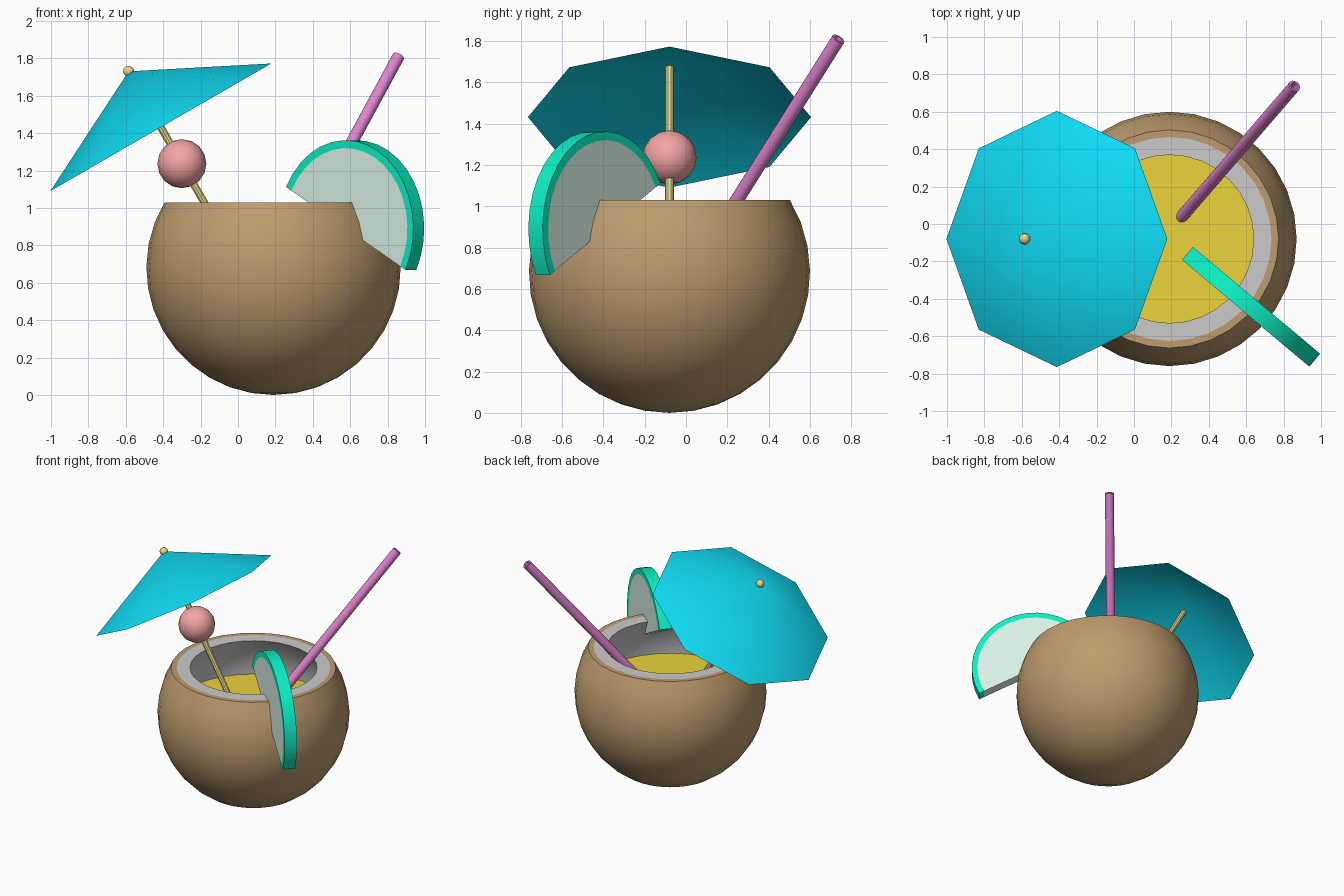
import bpy, bmesh
from math import sin, cos, pi, radians, sqrt, asin
from mathutils import Vector, Matrix

if "Cube" in bpy.data.objects:
    bpy.data.objects.remove(bpy.data.objects["Cube"])

CX, CY, CZ = 0.19, -0.08, 0.68      # coconut centre
RIM = 1.03                          # height of the cut rim


def material(name, rgb):
    m = bpy.data.materials.new(name)
    lin = [(c / 255 / 12.92 if c < 11 else ((c / 255 + 0.055) / 1.055) ** 2.4) for c in rgb]
    m.diffuse_color = (*lin, 1)
    m.use_nodes = True
    m.node_tree.nodes["Principled BSDF"].inputs["Base Color"].default_value = m.diffuse_color
    return m


def finish(bm, name, mat=None, angle=35):
    bmesh.ops.recalc_face_normals(bm, faces=bm.faces)
    me = bpy.data.meshes.new(name)
    bm.to_mesh(me)
    bm.free()
    ob = bpy.data.objects.new(name, me)
    bpy.context.collection.objects.link(ob)
    if mat:
        me.materials.append(mat)
    bpy.ops.object.select_all(action='DESELECT')
    ob.select_set(True)
    bpy.context.view_layer.objects.active = ob
    bpy.ops.object.shade_smooth_by_angle(angle=radians(angle))
    return ob


def lathe(name, profile, matrix, mat=None, steps=32, closed=False):
    """Spin (radius, height) points about the local z axis."""
    bm = bmesh.new()
    vs = [bm.verts.new((r, 0, z)) for r, z in profile]
    pairs = list(zip(vs, vs[1:])) + ([(vs[-1], vs[0])] if closed else [])
    es = [bm.edges.new(p) for p in pairs]
    bmesh.ops.spin(bm, geom=vs + es, cent=(0, 0, 0), axis=(0, 0, 1),
                   angle=2 * pi, steps=steps, use_duplicate=False)
    bmesh.ops.remove_doubles(bm, verts=bm.verts, dist=1e-4)
    bmesh.ops.transform(bm, matrix=matrix, verts=bm.verts)
    return finish(bm, name, mat)


def along(a, b):
    """Matrix at a with local z pointing towards b, and the distance."""
    d = Vector(b) - Vector(a)
    return Matrix.Translation(a) @ d.to_track_quat('Z', 'Y').to_matrix().to_4x4(), d.length


def arc(radius, n=12):
    """Sphere profile from the bottom pole up to the rim."""
    end = asin((RIM - CZ) / radius)
    angles = [-pi / 2 + (end + pi / 2) * i / n for i in range(n + 1)]
    return [(radius * cos(a), CZ + radius * sin(a)) for a in angles]


def ball(name, pos, r, mat, seg=16):
    bm = bmesh.new()
    bmesh.ops.create_uvsphere(bm, u_segments=seg, v_segments=seg // 2, radius=r,
                              matrix=Matrix.Translation(pos))
    return finish(bm, name, mat, 60)


brown = material("husk_brown", (190, 156, 110))
yellow = material("juice_yellow", (236, 212, 60))
cyan = material("paper_cyan", (15, 220, 245))
wood = material("stick_wood", (232, 218, 140))
pink = material("cherry_pink", (245, 165, 165))
violet = material("straw_pink", (226, 132, 208))
green = material("rind_green", (12, 240, 195))
pale = material("pulp_pale", (218, 242, 230))

# Coconut husk, white lining and juice
base = Matrix.Translation((CX, CY, 0))
lathe("coconut_husk", arc(0.68) + [(0.545, RIM)], base, brown)
lathe("coconut_lining", [(0.545, RIM), (0.468, RIM)] + arc(0.57)[::-1], base)
lathe("juice", [(0.568, 0.715), (0, 0.715)], base, yellow)

# Parasol: tilted octagonal canopy with a shallower underside
apex = Vector((-0.585, CY, 1.73))
axis = Vector((-0.5, 0, 0.866)).normalized()
side = Vector((axis.z, 0, -axis.x))
rim_centre = apex - axis * 0.345
bm = bmesh.new()
ring = [bm.verts.new(rim_centre + side * 0.682 * cos(a) + Vector((0, 0.685 * sin(a), 0)))
        for a in (i * pi / 4 for i in range(8))]
tip, inner = bm.verts.new(apex), bm.verts.new(apex - axis * 0.06)
for i in range(8):
    a, b = ring[i], ring[(i + 1) % 8]
    bm.faces.new((a, b, tip))
    bm.faces.new((b, a, inner))
finish(bm, "parasol_canopy", cyan)

# Parasol stick, knob and cherry
m, length = along(apex - axis * 1.26, apex)
lathe("parasol_stick", [(0, 0), (0.021, 0), (0.021, length), (0, length)], m, wood, 10)
ball("parasol_knob", apex, 0.03, wood, 12)
ball("cherry", apex - axis * 0.57, 0.131, pink)

# Hollow drinking straw
top = Vector((0.858, 0.738, 1.81))
slope = Vector((0.543, 0.63, 1.0))
m, length = along(top - slope * 1.17, top)
lathe("straw", [(0.033, 0), (0.033, length), (0.021, length), (0.021, 0)], m, violet, 12, True)

# Lime wedge: half disc set radially across the rim
lime = (Matrix.Translation((0.605, -0.425, 0.89)) @ Matrix.Rotation(radians(-40), 4, 'Z')
        @ Matrix.Rotation(radians(28), 4, 'Y'))


def half_slice(name, r_in, r_out, mat, n=18, thick=0.09):
    pts = [(r_out * cos(pi * i / n), r_out * sin(pi * i / n)) for i in range(n + 1)]
    bm = bmesh.new()
    if r_in:
        pts += [(x * r_in / r_out, z * r_in / r_out) for x, z in reversed(pts)]
    face = bm.faces.new([bm.verts.new((x, -thick / 2, z)) for x, z in pts])
    ext = bmesh.ops.extrude_face_region(bm, geom=[face], use_keep_orig=True)
    bmesh.ops.translate(bm, vec=(0, thick, 0),
                        verts=[v for v in ext["geom"] if isinstance(v, bmesh.types.BMVert)])
    bmesh.ops.transform(bm, matrix=lime, verts=bm.verts)
    return finish(bm, name, mat)


half_slice("lime_rind", 0.43, 0.472, green)
half_slice("lime_pulp", 0, 0.43, pale)
